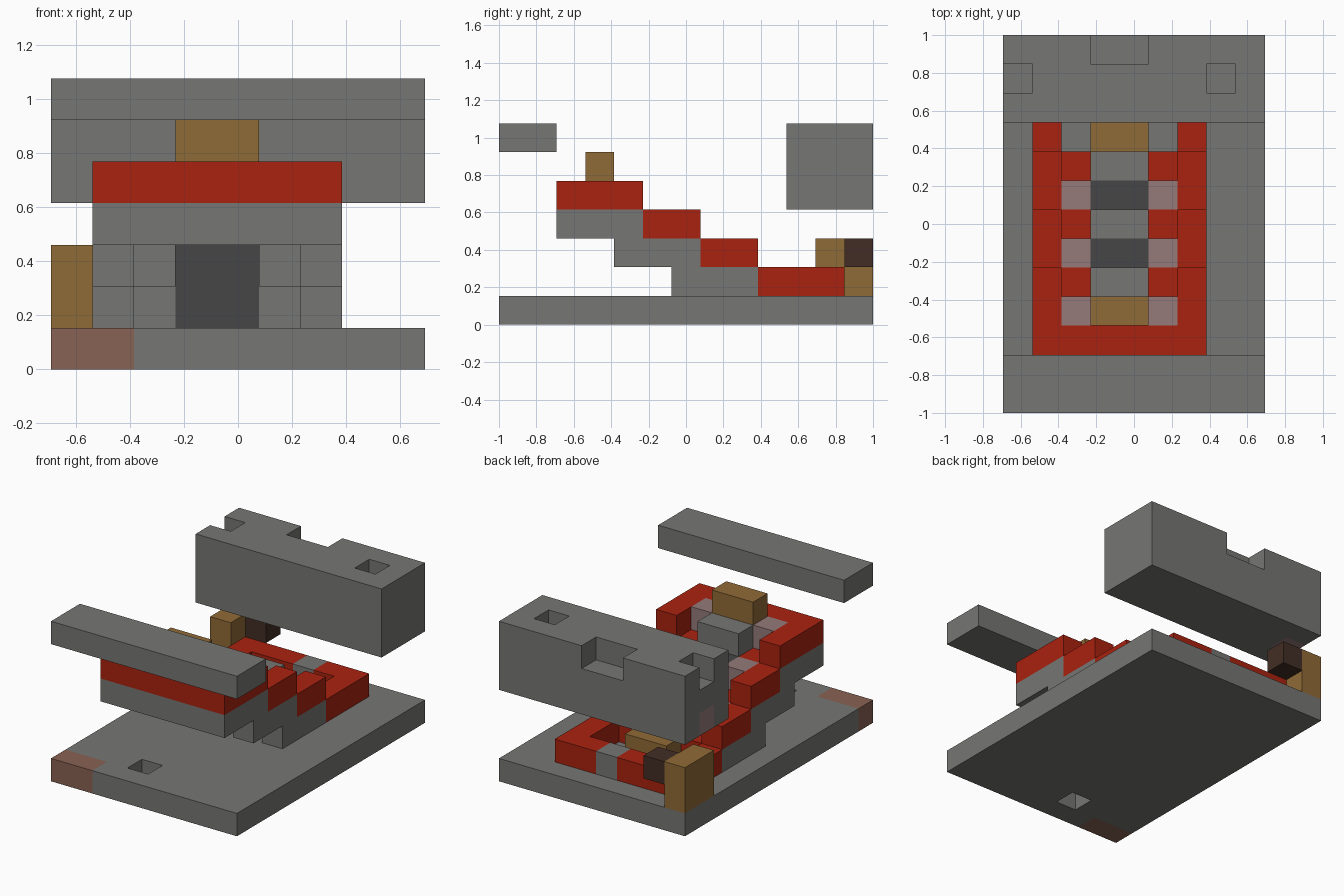
import bpy, bmesh
from mathutils import Vector

if "Cube" in bpy.data.objects:
    bpy.data.objects.remove(bpy.data.objects["Cube"], do_unlink=True)

UNIT = 2 / 13                       # edge of one building block
ORIGIN = Vector((-4.5, -6.5, 0))    # corner of the block grid

def material(name, rgb):
    mat = bpy.data.materials.new(name)
    mat.use_nodes = True
    colour = (*rgb, 1)
    mat.diffuse_color = colour
    mat.node_tree.nodes["Principled BSDF"].inputs["Base Color"].default_value = colour
    return mat

STONE = material("stone grey", (.18, .18, .174))
DARK = material("dark grey", (.062, .062, .062))
RED = material("red", (.40, .016, .005))
WOOD = material("ochre wood", (.28, .145, .038))
BARK = material("dark brown", (.054, .027, .018))
PINK = material("dusty pink", (.30, .195, .195))
CLAY = material("clay brown", (.25, .122, .087))

cells = {}      # block position -> part name
colours = {}    # part name -> material

def box(name, mat, x, y, z):
    """Fill inclusive block ranges given as (first, last)."""
    colours[name] = mat
    for i in range(x[0], x[1] + 1):
        for j in range(y[0], y[1] + 1):
            for k in range(z[0], z[1] + 1):
                cells[i, j, k] = name

def carve(x, y, z):
    for i in range(x[0], x[1] + 1):
        cells.pop((i, y, z), None)

# Ground slab with a square hole and a clay corner
box("ground_slab", STONE, (0, 8), (0, 12), (0, 0))
box("clay_corner", CLAY, (0, 1), (0, 0), (0, 0))
carve((3, 3), 1, 0)

# Floating front beam and rear block with notches and a pit
box("front_beam", STONE, (0, 8), (0, 1), (6, 6))
box("rear_block", STONE, (0, 8), (10, 12), (4, 6))
box("rear_block_patch", PINK, (0, 0), (11, 11), (4, 4))
carve((0, 0), 11, 6)
carve((7, 7), 11, 6)
carve((3, 4), 12, 6)

# Upper landing
box("landing_support", STONE, (1, 6), (2, 3), (3, 3))
box("landing_front", RED, (1, 6), (2, 2), (4, 4))

# Stepped red side rails on grey supports, with inner treads beside them
for side, rail, inner in (("right", 1, 2), ("left", 6, 5)):
    r, t = (rail, rail), (inner, inner)
    box(side + "_rail", RED, r, (2, 4), (4, 4))
    box(side + "_rail_support", STONE, r, (2, 4), (3, 3))
    for step in range(2):
        y, z = 5 + 2 * step, 3 - step
        box(side + "_rail", RED, r, (y, y + 1), (z, z))
        box(side + "_rail_support", STONE, r, (y - 1, y + 1), (z - 1, z - 1))
    box(side + "_rail", RED, r, (9, 11), (1, 1))
    for step in range(3):
        y, z = 3 + 2 * step, 4 - step
        box(side + "_pink_treads", PINK, t, (y, y), (z, z))
        box(side + "_tread_support", STONE, t, (y, y), (z - 1, z - 1))
        box(side + "_red_treads", RED, t, (y + 1, y + 1), (z - 1, z - 1))

# Central flight of steps
MID = (3, 4)
box("landing_core", STONE, MID, (3, 3), (4, 4))
box("centre_steps", STONE, MID, (4, 4), (3, 4))
box("centre_steps", STONE, MID, (6, 6), (3, 3))
box("centre_steps", STONE, MID, (8, 8), (1, 2))
box("centre_dark_upper", DARK, MID, (5, 5), (3, 3))
box("centre_dark_panel", DARK, MID, (7, 7), (1, 2))
box("top_wood_block", WOOD, MID, (3, 3), (5, 5))
box("bottom_wood_block", WOOD, MID, (9, 9), (1, 1))

# Low rear wall joining the rails
box("rear_wall", RED, (2, 5), (11, 11), (1, 1))
box("rear_wall_stone", STONE, (4, 4), (11, 11), (1, 1))

# Corner post with a dark side block
box("corner_post", WOOD, (0, 0), (11, 12), (1, 2))
box("post_side_block", BARK, (1, 1), (12, 12), (2, 2))

def build(name, mat):
    """Make the outer skin of one part, leaving out faces against other blocks."""
    bm = bmesh.new()
    for cell, owner in cells.items():
        if owner != name:
            continue
        centre = Vector(cell) + Vector((.5, .5, .5))
        for axis in range(3):
            for sign in (-1, 1):
                n = Vector((0, 0, 0))
                n[axis] = sign
                if tuple(int(a + b) for a, b in zip(cell, n)) in cells:
                    continue
                u = Vector((0, 0, 0))
                u[(axis + 1) % 3] = 1
                v = n.cross(u)
                corners = [centre + (n + a * u + b * v) / 2
                           for a, b in ((-1, -1), (1, -1), (1, 1), (-1, 1))]
                bm.faces.new([bm.verts.new((p + ORIGIN) * UNIT) for p in corners])
    bmesh.ops.remove_doubles(bm, verts=bm.verts, dist=.001)
    mesh = bpy.data.meshes.new(name)
    bm.to_mesh(mesh)
    bm.free()
    mesh.materials.append(mat)
    bpy.context.collection.objects.link(bpy.data.objects.new(name, mesh))

for part, mat in colours.items():
    if part in cells.values():
        build(part, mat)
